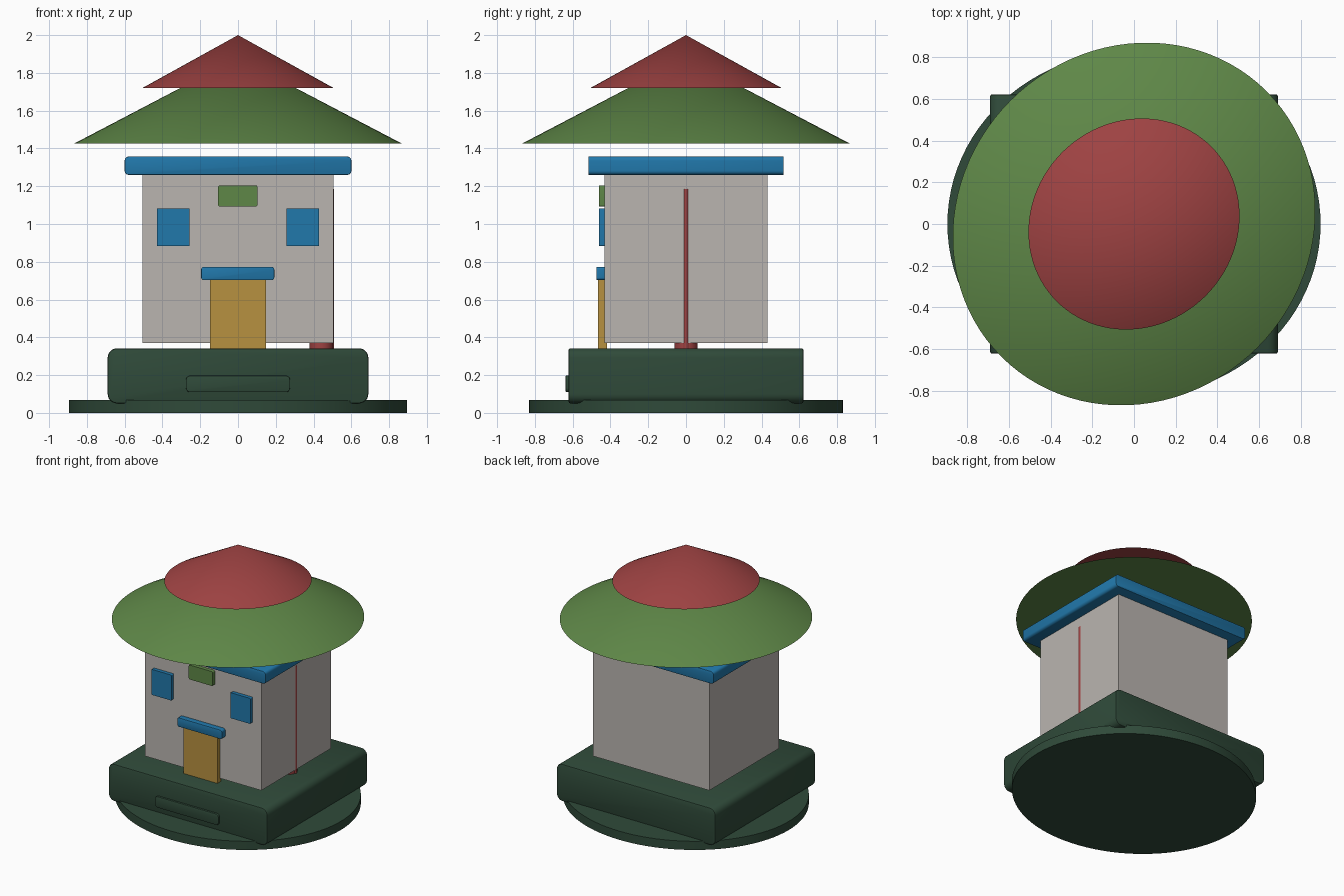
import bpy, bmesh, math
from mathutils import Matrix

if "Cube" in bpy.data.objects:
    bpy.data.objects.remove(bpy.data.objects["Cube"])


def lin(c):
    return c / 12.92 if c <= 0.04045 else ((c + 0.055) / 1.055) ** 2.4


def paint(name, r, g, b):
    m = bpy.data.materials.new(name)
    m.diffuse_color = (lin(r), lin(g), lin(b), 1)
    m.use_nodes = True
    m.node_tree.nodes["Principled BSDF"].inputs["Base Color"].default_value = m.diffuse_color
    return m


STONE = paint("warm grey", 0.73, 0.71, 0.69)
BLUE = paint("blue", 0.13, 0.47, 0.67)
OCHRE = paint("ochre", 0.72, 0.57, 0.25)
DARK = paint("dark green", 0.185, 0.29, 0.225)
RED = paint("brick red", 0.62, 0.26, 0.26)
GREEN = paint("leaf green", 0.37, 0.53, 0.28)


def finish(name, bm, mat):
    bmesh.ops.recalc_face_normals(bm, faces=bm.faces)
    me = bpy.data.meshes.new(name)
    bm.to_mesh(me)
    bm.free()
    ob = bpy.data.objects.new(name, me)
    bpy.context.collection.objects.link(ob)
    me.materials.append(mat)
    bpy.context.view_layer.objects.active = ob
    ob.select_set(True)
    bpy.ops.object.shade_smooth_by_angle(angle=math.radians(35))
    ob.select_set(False)
    return ob


def slab(name, x, y, z, mat, radius=0.0, rim=0.0):
    """Box whose front outline has rounded corners, with a fine rim bevel."""
    bm = bmesh.new()
    bmesh.ops.create_cube(bm, size=1)
    for v in bm.verts:
        for i, (a, b) in enumerate((x, y, z)):
            v.co[i] = b if v.co[i] > 0 else a
    if radius:
        along = [e for e in bm.edges
                 if abs(e.verts[0].co.y - e.verts[1].co.y) > 1e-5]
        bmesh.ops.bevel(bm, geom=along, offset=radius, segments=6,
                        profile=0.5, affect='EDGES')
    if rim:
        caps = [e for e in bm.edges
                if abs(e.verts[0].co.y - e.verts[1].co.y) < 1e-5
                and (abs(e.verts[0].co.y - y[0]) < 1e-5
                     or abs(e.verts[0].co.y - y[1]) < 1e-5)]
        bmesh.ops.bevel(bm, geom=caps, offset=rim, segments=2,
                        profile=0.5, affect='EDGES')
    return finish(name, bm, mat)


def round_part(name, rx, ry, z, mat, tip=False, turn=0.0, centre=(0, 0)):
    """Elliptical cylinder or cone, turned about z."""
    bm = bmesh.new()
    bmesh.ops.create_cone(bm, cap_ends=True, segments=96, radius1=1,
                          radius2=0 if tip else 1, depth=z[1] - z[0])
    place = (Matrix.Translation((centre[0], centre[1], (z[0] + z[1]) / 2))
             @ Matrix.Rotation(turn, 4, 'Z')
             @ Matrix.Diagonal((rx, ry, 1, 1)))
    bmesh.ops.transform(bm, matrix=place, verts=bm.verts)
    return finish(name, bm, mat)


# Base and plinth
round_part("base_disc", 0.895, 0.83, (0, 0.068), DARK)
slab("plinth", (-0.69, 0.69), (-0.622, 0.622), (0.05, 0.342), DARK, 0.05, 0.01)
slab("plinth_plate", (-0.275, 0.275), (-0.637, -0.6), (0.11, 0.197), DARK,
     0.022, 0.003)

# House body and eave slab
slab("walls", (-0.505, 0.505), (-0.432, 0.432), (0.37, 1.26), STONE)
slab("eave_slab", (-0.6, 0.6), (-0.517, 0.517), (1.26, 1.357), BLUE, 0.022, 0.003)

# Two-tier roof, slightly oval on the diagonal
DIAG = math.radians(45)
round_part("lower_roof", 0.9, 0.838, (1.425, 1.88), GREEN, True, DIAG)
round_part("upper_roof", 0.525, 0.487, (1.72, 2.0), RED, True, DIAG)

# Front details
slab("door", (-0.147, 0.147), (-0.465, -0.418), (0.342, 0.705), OCHRE)
slab("door_canopy", (-0.195, 0.192), (-0.475, -0.418), (0.703, 0.773), BLUE,
     0.014, 0.002)
for side, x in (("left", (-0.43, -0.256)), ("right", (0.256, 0.43))):
    slab("window_" + side, x, (-0.461, -0.418), (0.883, 1.083), BLUE, 0.006)
slab("sign_panel", (-0.105, 0.103), (-0.461, -0.418), (1.092, 1.205), GREEN, 0.01)

# Side pole on its round foot
round_part("pole_foot", 0.062, 0.062, (0.34, 0.385), RED, centre=(0.44, 0))
round_part("side_pole", 0.016, 0.016, (0.34, 1.185), RED, centre=(0.493, 0))
